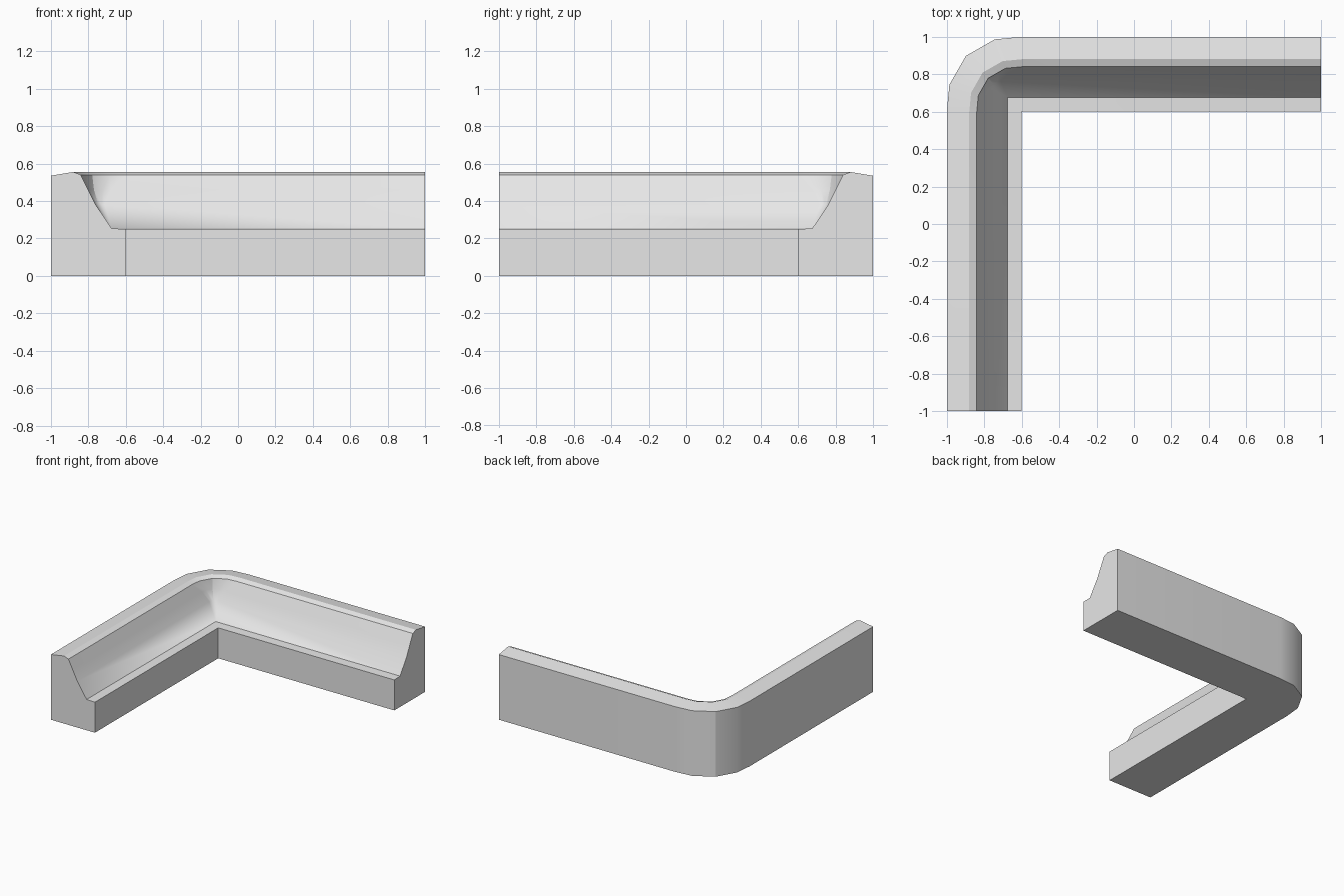
import bpy
import bmesh
import math

cube = bpy.data.objects.get("Cube")
if cube:
    bpy.data.objects.remove(cube, do_unlink=True)

grey = bpy.data.materials.new("light grey stone")
grey.use_nodes = True
grey.diffuse_color = (0.8, 0.8, 0.8, 1)
grey.node_tree.nodes["Principled BSDF"].inputs["Base Color"].default_value = (0.8, 0.8, 0.8, 1)

# Cross-section: reach out from the inner corner, height, squareness of the bend
PROFILE = [
    (0.40, 0.0, 0), (0.40, 0.535, 0), (0.28, 0.555, 0), (0.24, 0.54, 0),
    (0.20, 0.46, 0.4), (0.16, 0.38, 0.7), (0.075, 0.253, 1),
    (0.0, 0.25, 1), (0.0, 0.0, 1),
]
# Rounded bend, as fractions of the reach
BEND = [(1, 0), (0.965, 0.36), (0.745, 0.745), (0.36, 0.965), (0, 1)]
PIVOT = 0.6


def section(bm, place):
    """One ring of vertices, placed by a rule giving x and y."""
    return [bm.verts.new((*place(reach, square), z)) for reach, z, square in PROFILE]


def bend_place(a, b):
    def place(reach, square):
        u = a + (1 - a) * square
        v = b + (1 - b) * square
        return -PIVOT - reach * u, PIVOT + reach * v
    return place


# Sweep the section along one arm, round the corner and along the other
bm = bmesh.new()
rings = [section(bm, lambda r, s: (-PIVOT - r, -1))]
rings += [section(bm, bend_place(a, b)) for a, b in BEND]
rings.append(section(bm, lambda r, s: (1, PIVOT + r)))

n = len(PROFILE)
for first, second in zip(rings, rings[1:]):
    for i in range(n):
        j = (i + 1) % n
        bm.faces.new((first[i], first[j], second[j], second[i]))

# Flat ends
bm.faces.new(rings[0])
bm.faces.new(rings[-1])

bmesh.ops.remove_doubles(bm, verts=bm.verts, dist=0.0005)
bmesh.ops.recalc_face_normals(bm, faces=bm.faces)

mesh = bpy.data.meshes.new("corner_kerb")
bm.to_mesh(mesh)
bm.free()
mesh.materials.append(grey)
kerb = bpy.data.objects.new("corner_kerb", mesh)
bpy.context.collection.objects.link(kerb)

# Smooth the cove and the bend, keep the edges crisp
bpy.ops.object.select_all(action="DESELECT")
kerb.select_set(True)
bpy.context.view_layer.objects.active = kerb
bpy.ops.object.shade_smooth_by_angle(angle=math.radians(28))
